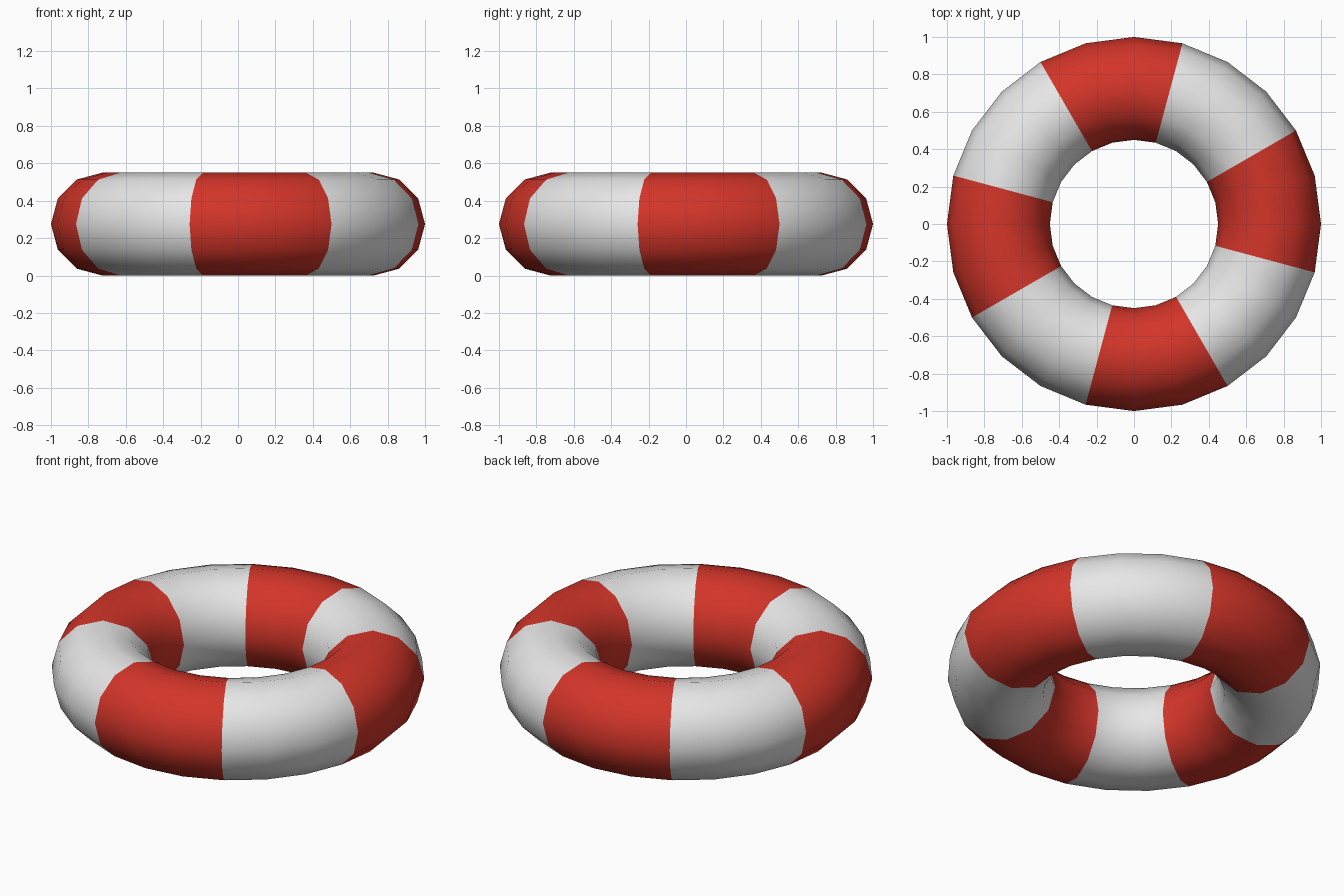
import bpy, math

if "Cube" in bpy.data.objects:
    bpy.data.objects.remove(bpy.data.objects["Cube"])

MAJOR, MINOR = 24, 12          # segments round the ring / round the tube
R, r = 0.725, 0.275            # ring radius, tube radius


def material(name, rgb):
    m = bpy.data.materials.new(name)
    m.diffuse_color = (*rgb, 1.0)
    m.use_nodes = True
    m.node_tree.nodes["Principled BSDF"].inputs["Base Color"].default_value = m.diffuse_color
    return m


# Ring body
bpy.ops.mesh.primitive_torus_add(major_segments=MAJOR, minor_segments=MINOR,
                                 major_radius=R, minor_radius=r,
                                 location=(0, 0, r))
ring = bpy.context.object
ring.name = "life_ring"
ring.data.materials.clear()
ring.data.materials.append(material("red", (0.65, 0.035, 0.022)))
ring.data.materials.append(material("white", (0.80, 0.80, 0.80)))

# Alternating 45 degree bands, the first red one starting at -15 degrees
for p in ring.data.polygons:
    angle = math.degrees(math.atan2(p.center.y, p.center.x))
    p.material_index = int(((angle + 15) % 360) // 45) % 2

bpy.ops.object.shade_smooth()
